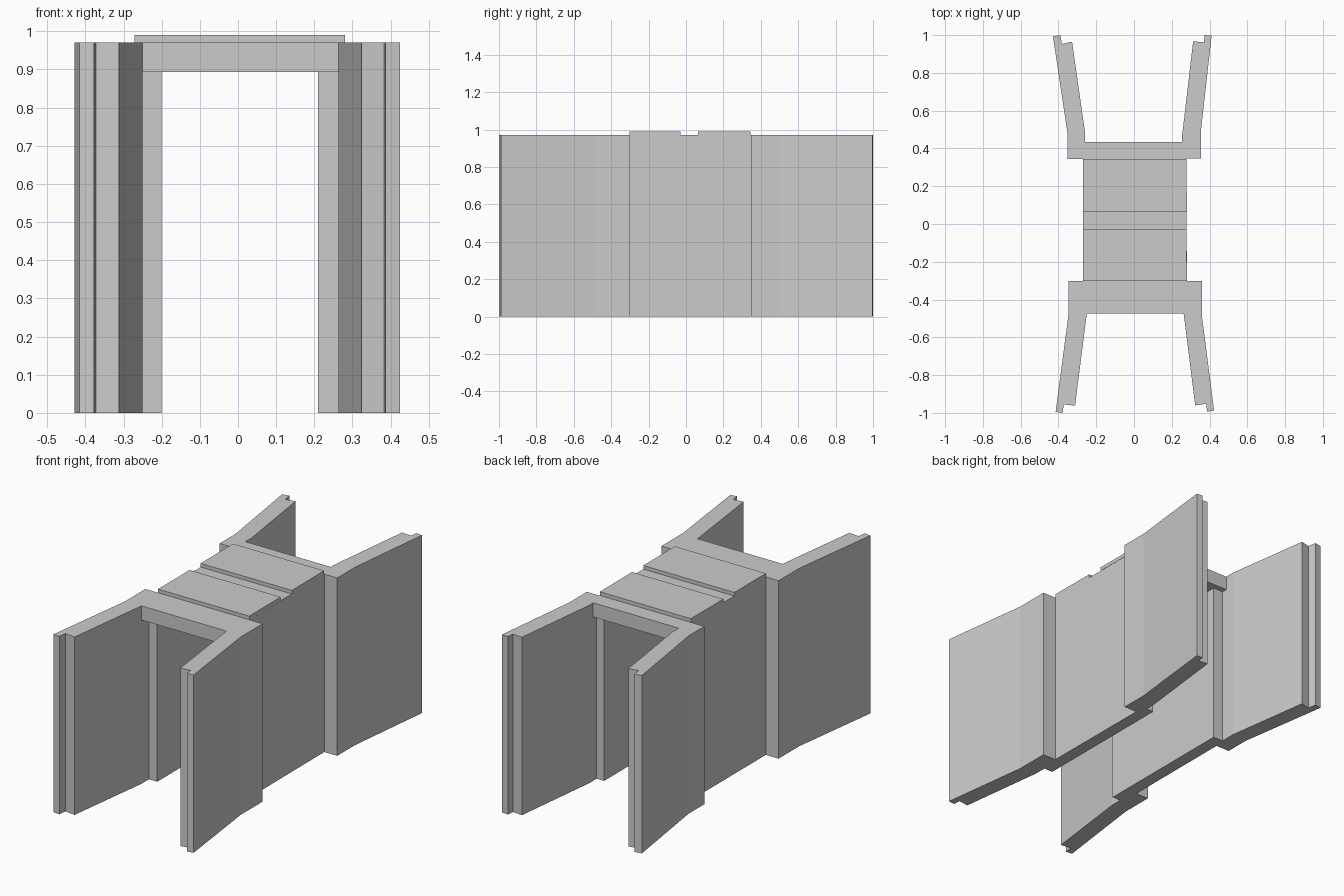
import bpy, bmesh

WALL_TOP, ROOF_BOTTOM, PAD_TOP = 0.97, 0.893, 0.99


def prism(name, outline, z0, z1):
    """Extrude a plan outline (x, y) from z0 up to z1."""
    bm = bmesh.new()
    base = bm.faces.new([bm.verts.new((x, y, z0)) for x, y in outline])
    top = bmesh.ops.extrude_face_region(bm, geom=[base])["geom"]
    verts = [v for v in top if isinstance(v, bmesh.types.BMVert)]
    bmesh.ops.translate(bm, verts=verts, vec=(0, 0, z1 - z0))
    bmesh.ops.recalc_face_normals(bm, faces=bm.faces)
    mesh = bpy.data.meshes.new(name)
    bm.to_mesh(mesh)
    bm.free()
    obj = bpy.data.objects.new(name, mesh)
    bpy.context.collection.objects.link(obj)
    return obj


# Left wall: barrel side, outer shoulders and both splayed wings with notched tips
prism("left_wall", [
    (-0.27, -0.302), (-0.347, -0.302), (-0.347, -0.48), (-0.415, -0.995),
    (-0.378, -1.0), (-0.372, -0.955), (-0.312, -0.962), (-0.25, -0.475),
    (-0.25, -0.41), (-0.20, -0.41), (-0.20, 0.405), (-0.26, 0.405),
    (-0.26, 0.49), (-0.328, 0.965), (-0.382, 0.953), (-0.39, 1.0),
    (-0.429, 0.993), (-0.352, 0.48), (-0.352, 0.345), (-0.27, 0.345),
], 0, WALL_TOP)

# Right wall
prism("right_wall", [
    (0.28, -0.302), (0.36, -0.302), (0.36, -0.49), (0.424, -0.988),
    (0.387, -0.993), (0.382, -0.952), (0.324, -0.96), (0.263, -0.475),
    (0.263, -0.41), (0.21, -0.41), (0.21, 0.405), (0.255, 0.405),
    (0.255, 0.47), (0.313, 0.967), (0.37, 0.962), (0.374, 1.0),
    (0.411, 0.997), (0.355, 0.50), (0.355, 0.348), (0.277, 0.348),
], 0, WALL_TOP)

# Roof slab between the walls, widening into the overhanging headwalls
prism("roof_slab", [
    (-0.25, -0.475), (0.263, -0.475), (0.263, -0.41), (0.21, -0.41),
    (0.21, 0.405), (0.255, 0.405), (0.255, 0.435), (-0.26, 0.435),
    (-0.26, 0.405), (-0.20, 0.405), (-0.20, -0.41), (-0.25, -0.41),
], ROOF_BOTTOM, WALL_TOP)

# Two raised deck pads with a drainage groove between them
for name, y0, y1 in (("front_deck_pad", -0.302, -0.03), ("back_deck_pad", 0.065, 0.345)):
    prism(name, [(-0.271, y0), (0.28, y0), (0.278, y1), (-0.271, y1)], WALL_TOP, PAD_TOP)
